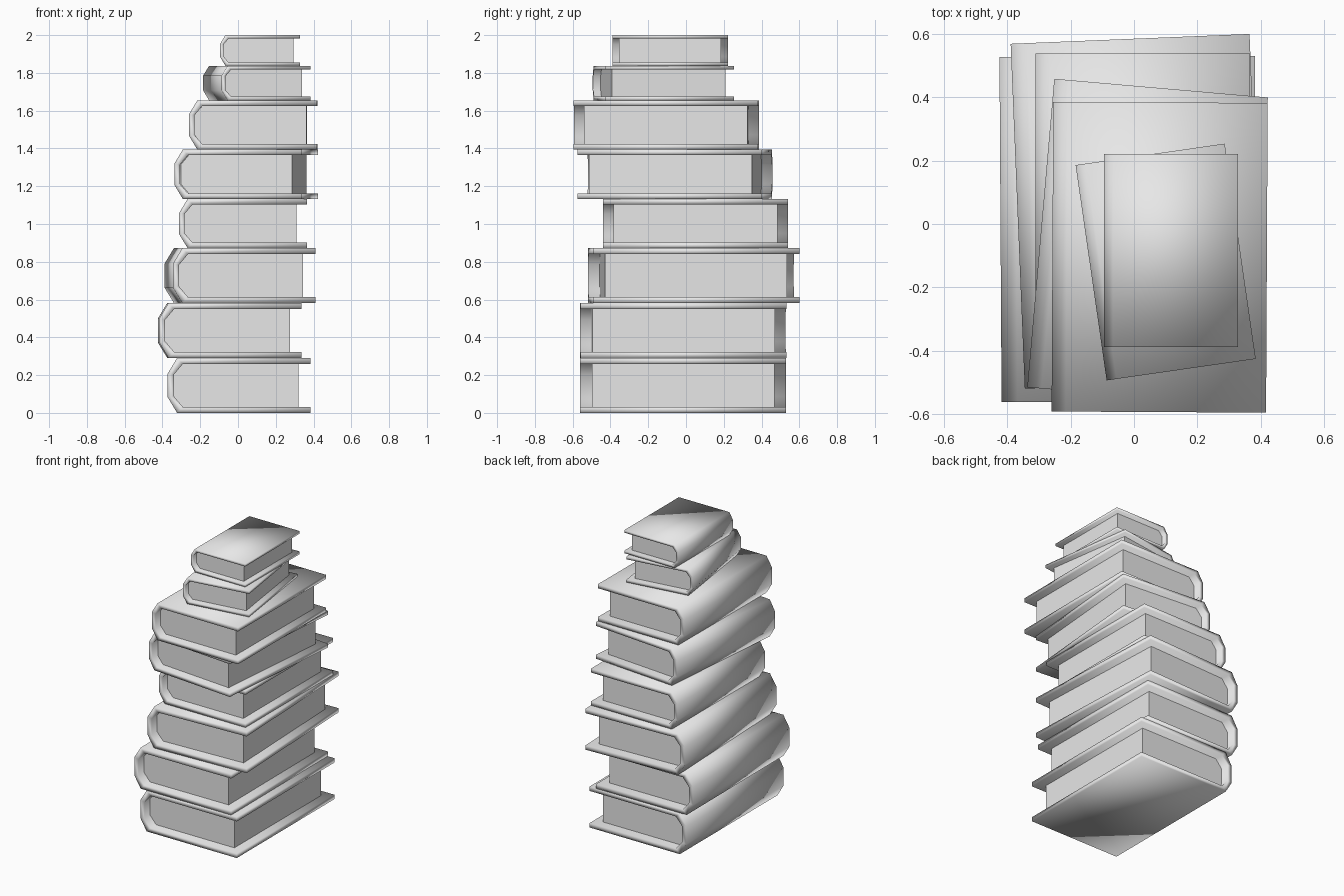
import bpy
import bmesh
from math import radians

cube = bpy.data.objects.get("Cube")
if cube:
    bpy.data.objects.remove(cube)

grey = bpy.data.materials.new("light_grey")
grey.use_nodes = True
grey.diffuse_color = (0.8, 0.8, 0.8, 1)
grey.node_tree.nodes["Principled BSDF"].inputs["Base Color"].default_value = (0.8, 0.8, 0.8, 1)

# Full-size book: half width, half length, height, board thickness
W, L, H, T = 0.3775, 0.545, 0.2907, 0.032
OVERHANG = 0.062


def mirrored(lower):
    """Complete a profile by reflecting its lower half about mid height."""
    return lower + [(x, H - z) for x, z in reversed(lower)]


outer = mirrored([(W, 0), (-W + 0.05, 0), (-W, 0.083)])
inner = mirrored([(W, T), (-W + 0.08, T), (-W + 0.033, 0.088)])


def ring(bm, points, y):
    return [bm.verts.new((x, y, z)) for x, z in points]


def finish(bm, name, smooth):
    bmesh.ops.recalc_face_normals(bm, faces=bm.faces)
    for face in bm.faces:
        face.smooth = smooth
    mesh = bpy.data.meshes.new(name)
    bm.to_mesh(mesh)
    bm.free()
    mesh.materials.append(grey)
    return mesh


def make_cover():
    """Two boards joined by a chamfered spine."""
    bm = bmesh.new()
    of, ob = ring(bm, outer, -L), ring(bm, outer, L)
    nf, nb = ring(bm, inner, -L), ring(bm, inner, L)
    for a, b in ((of, ob), (ob, nb), (nb, nf), (nf, of)):
        for i in range(len(a) - 1):
            bm.faces.new((a[i], a[i + 1], b[i + 1], b[i]))
    for i in (0, -1):
        bm.faces.new((of[i], ob[i], nb[i], nf[i]))
    return finish(bm, "cover", True)


def make_pages():
    """Solid block filling the cover, set back from its three open edges."""
    bm = bmesh.new()
    points = [(min(x, W - OVERHANG), z) for x, z in inner]
    front = ring(bm, points, -L + OVERHANG)
    back = ring(bm, points, L - OVERHANG)
    bm.faces.new(front)
    bm.faces.new(back)
    for i in range(len(front)):
        j = (i + 1) % len(front)
        bm.faces.new((front[i], front[j], back[j], back[i]))
    return finish(bm, "pages", False)


cover, pages = make_cover(), make_pages()

# Stack from the bottom up: centre x, centre y, turn in degrees, scale
stack = [
    (0.005, -0.015, 0, 1),
    (-0.044, -0.015, 0.35, 1),
    (0.01, 0.04, 2.35, 1),
    (0.027, 0.05, 0, 0.897),
    (0.043, -0.058, -5, 0.897),
    (0.081, -0.105, -0.3, 0.897),
    (0.1, -0.12, 8.2, 0.63),
    (0.117, -0.084, 0, 0.56),
]
z = 0
for number, (x, y, turn, size) in enumerate(stack, 1):
    for part, mesh in (("cover", cover), ("pages", pages)):
        obj = bpy.data.objects.new(f"book_{number}_{part}", mesh)
        obj.location = (x, y, z)
        obj.rotation_euler.z = radians(turn)
        obj.scale = (size, size, size)
        bpy.context.collection.objects.link(obj)
    z += H * size
